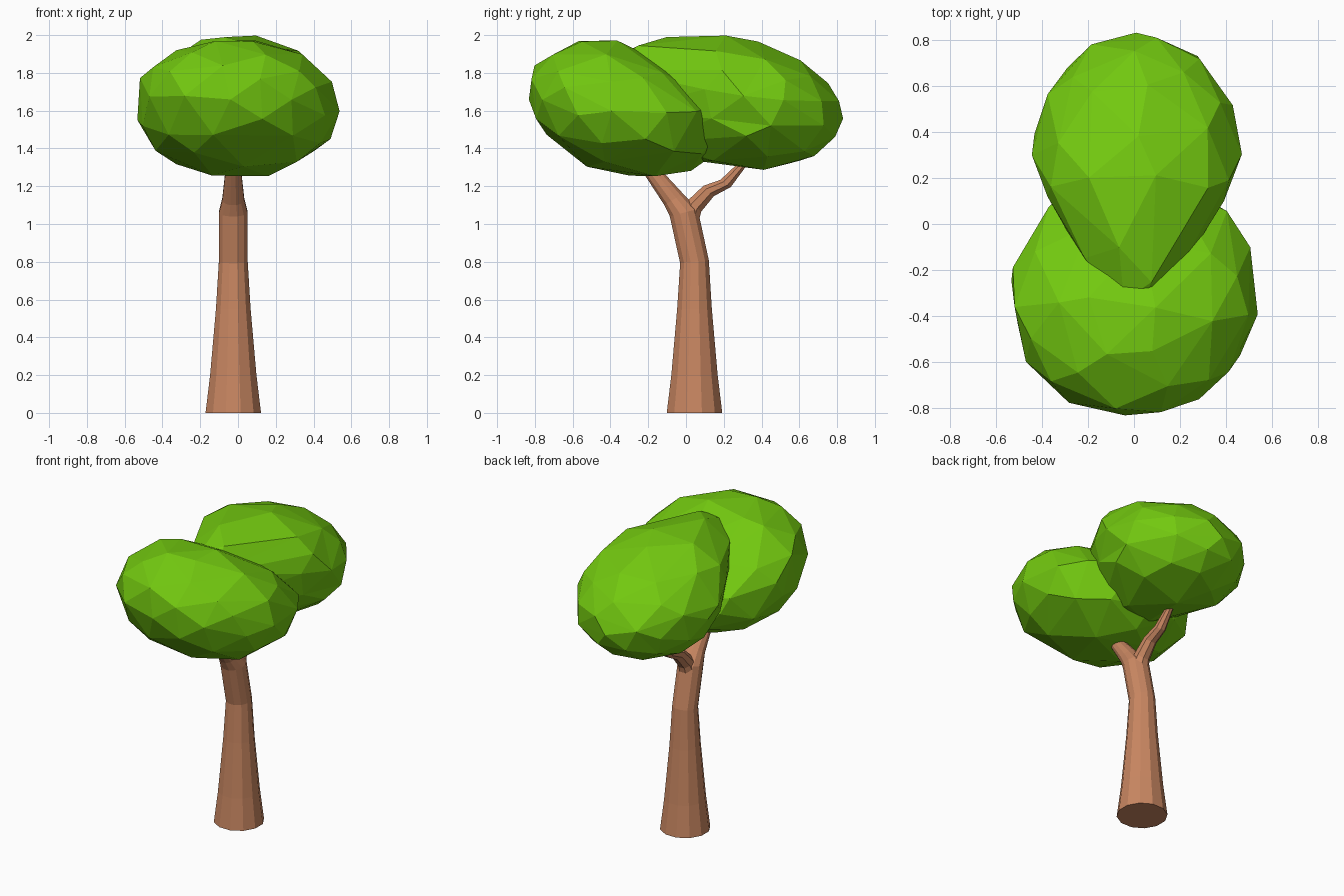
import bpy, bmesh, math, random
from mathutils import Vector

if "Cube" in bpy.data.objects:
    bpy.data.objects.remove(bpy.data.objects["Cube"])

random.seed(4)


def material(name, rgb):
    m = bpy.data.materials.new(name)
    m.diffuse_color = (*rgb, 1)
    m.use_nodes = True
    m.node_tree.nodes["Principled BSDF"].inputs["Base Color"].default_value = m.diffuse_color
    return m


bark = material("bark", (0.58, 0.24, 0.12))
leaf = material("leaf", (0.17, 0.58, 0.005))


def finish(bm, name, mat):
    bmesh.ops.recalc_face_normals(bm, faces=bm.faces)
    me = bpy.data.meshes.new(name)
    bm.to_mesh(me)
    bm.free()
    me.materials.append(mat)
    ob = bpy.data.objects.new(name, me)
    bpy.context.collection.objects.link(ob)
    return ob


def limb(name, rings, sides):
    """Loft tilted polygon rings (y, z, radius, tilt in degrees) in the plane x = -0.025."""
    bm = bmesh.new()
    loops = []
    for y, z, r, tilt in rings:
        t = math.radians(tilt)
        loop = []
        for i in range(sides):
            a = 2 * math.pi * (i + 0.5) / sides
            u = r * math.sin(a)
            loop.append(bm.verts.new((-0.025 + r * math.cos(a),
                                      y + u * math.cos(t), z - u * math.sin(t))))
        loops.append(loop)
    for a, b in zip(loops, loops[1:]):
        for i in range(sides):
            j = (i + 1) % sides
            bm.faces.new((a[i], a[j], b[j], b[i]))
    bm.faces.new(loops[0])
    bm.faces.new(loops[-1])
    return finish(bm, name, bark)


def crown(name, centre, radii, power, lean_x, lean_top, lean_bottom,
          stretch=1, taper=0, cut_back=0):
    """Faceted blob: the top leans by lean_x / lean_top, the underside by lean_bottom;
    the -y half is stretched and narrowed by taper, the upper +y side pulled in by cut_back."""
    bm = bmesh.new()
    bmesh.ops.create_icosphere(bm, subdivisions=3, radius=1)
    for v in bm.verts:
        d = v.co.normalized()
        d *= sum(abs(c) ** power for c in d) ** (-1 / power) * random.uniform(0.998, 1.016)
        front = max(0, -d.y)
        top, low = max(0, d.z), max(0, -d.z)
        y = d.y * radii[1] * (stretch if d.y < 0 else 1 - cut_back * top)
        v.co = Vector(centre) + Vector((d.x * radii[0] * (1 - taper * front) + lean_x * top,
                                        y + lean_top * top + lean_bottom * low,
                                        d.z * radii[2]))
    ob = finish(bm, name, leaf)
    # Thin out to irregular flat facets
    ob.modifiers.new("facets", "DECIMATE").ratio = 0.35
    return ob


# Trunk, bending forward into the thick branch
limb("trunk", [(0.045, 0, 0.152, 0), (0.045, 0.2, 0.127, 0), (0.045, 0.55, 0.095, 0),
               (0.045, 0.8, 0.079, -6), (-0.012, 1.06, 0.079, -15),
               (-0.065, 1.13, 0.06, -32), (-0.19, 1.29, 0.042, -35)], 12)

# Thin crooked branch towards the back
limb("back_branch", [(0.0, 1.0, 0.068, 20), (0.045, 1.095, 0.05, 40), (0.12, 1.175, 0.042, 45),
                     (0.21, 1.215, 0.036, 35), (0.33, 1.35, 0.018, 42)], 8)

# Two overlapping leaf masses, the rear one reaching forward in a narrow ridge
crown("front_crown", (0.0, -0.31, 1.613), (0.534, 0.505, 0.364), 2.06,
      -0.03, -0.12, 0.1, cut_back=0.45)
crown("back_crown", (0.015, 0.285, 1.65), (0.45, 0.525, 0.35), 2.05,
      -0.015, -0.17, 0.1, stretch=1.35, taper=0.65)
